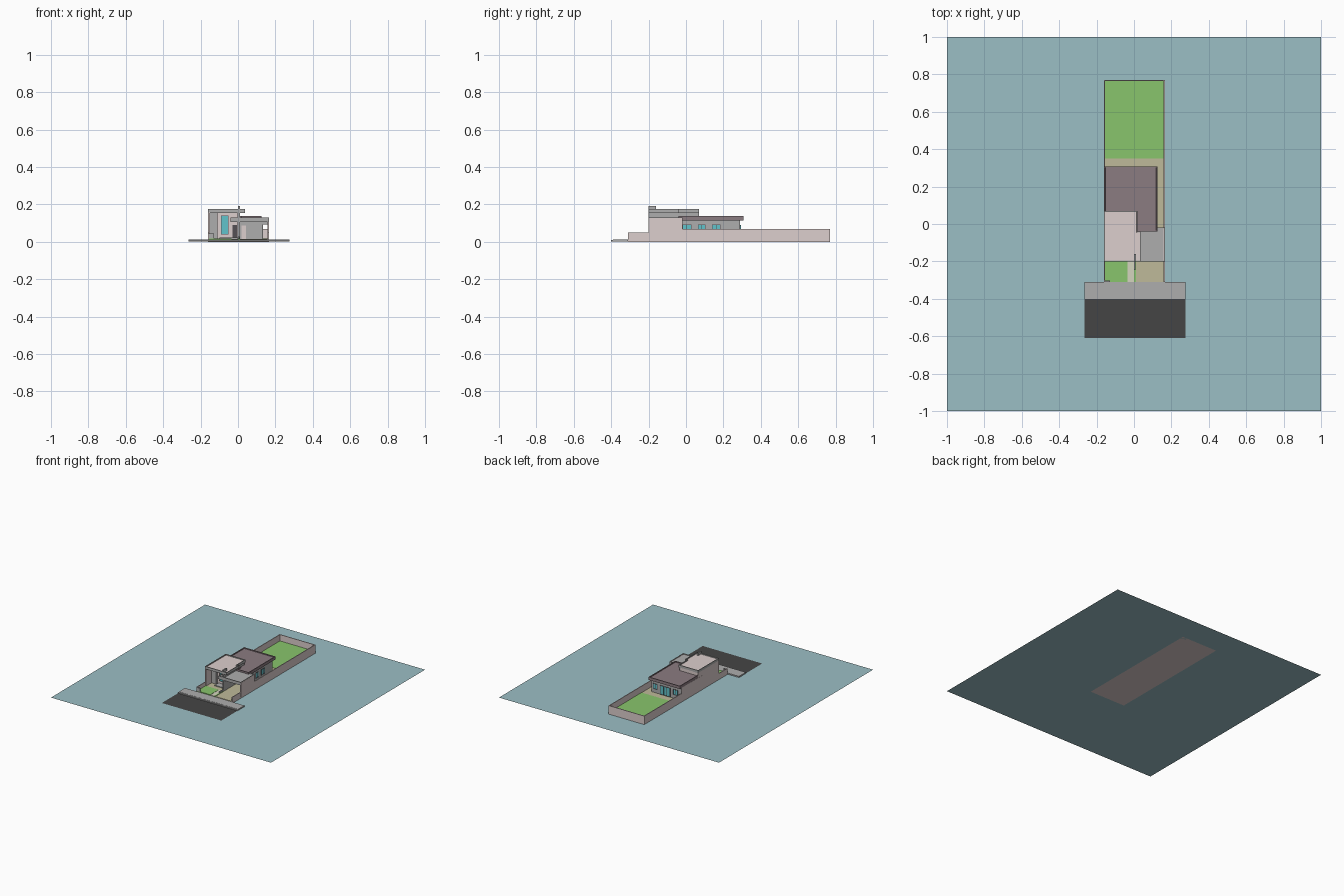
import bpy, bmesh, math

if "Cube" in bpy.data.objects:
    bpy.data.objects.remove(bpy.data.objects["Cube"])

def mat(name, *rgb):
    m = bpy.data.materials.new(name)
    m.diffuse_color = (*rgb, 1)
    m.use_nodes = True
    m.node_tree.nodes["Principled BSDF"].inputs["Base Color"].default_value = m.diffuse_color
    return m

WATER = mat("pale_blue", 0.33, 0.52, 0.56)
GRASS = mat("grass", 0.25, 0.56, 0.15)
PINK = mat("pale_render", 0.72, 0.62, 0.61)
BROWN = mat("roof_brown", 0.26, 0.20, 0.22)
TAN = mat("paving", 0.52, 0.49, 0.32)
PATH = mat("path", 0.66, 0.66, 0.52)
ROAD = mat("asphalt", 0.06, 0.06, 0.06)
GREY = mat("grey", 0.42, 0.42, 0.42)
GLASS = mat("glass", 0.12, 0.55, 0.60)
DARK = mat("frame", 0.09, 0.08, 0.09)

def prism(name, pts, z0, z1, m, rim=0, sink=0):
    """Extruded outline; with rim/sink the top becomes a parapet."""
    bm = bmesh.new()
    base = bm.faces.new([bm.verts.new((x, y, z1)) for x, y in pts])
    base.normal_update()
    if base.normal.z < 0:
        base.normal_flip()
    if z1 > z0:
        dup = bmesh.ops.duplicate(bm, geom=bm.faces[:] + bm.edges[:] + bm.verts[:])
        low = [g for g in dup["geom"] if isinstance(g, bmesh.types.BMFace)][0]
        for v in low.verts:
            v.co.z = z0
        low.normal_flip()
        bmesh.ops.bridge_loops(bm, edges=list(base.edges) + list(low.edges))
        bmesh.ops.recalc_face_normals(bm, faces=bm.faces[:])
        if rim:
            top = max(bm.faces, key=lambda f: f.calc_center_median().z)
            bmesh.ops.inset_region(bm, faces=[top], thickness=rim, use_even_offset=True)
            bmesh.ops.inset_region(bm, faces=[top], thickness=0.0003, depth=-sink, use_even_offset=True)
    me = bpy.data.meshes.new(name)
    bm.to_mesh(me)
    bm.free()
    ob = bpy.data.objects.new(name, me)
    bpy.context.collection.objects.link(ob)
    me.materials.append(m)
    return ob

def box(name, x0, x1, y0, y1, z0, z1, m, **k):
    return prism(name, [(x0, y0), (x1, y0), (x1, y1), (x0, y1)], z0, z1, m, **k)

def window(name, axis, pos, out, a0, a1, z0, z1, mullions=1):
    """Framed pane on a wall at pos; out is the outward sign."""
    def part(n, u0, u1, w0, w1, d, m):
        p, q = sorted((pos - out * 0.001, pos + out * d))
        if axis == "x":
            box(n, p, q, u0, u1, w0, w1, m)
        else:
            box(n, u0, u1, p, q, w0, w1, m)
    t = 0.003
    part(name + "_glass", a0, a1, z0, z1, 0.001, GLASS)
    for i in range(mullions + 2):
        u = a0 + (a1 - a0 - t) * i / (mullions + 1)
        part(name + "_bar", u, u + t, z0, z1, 0.003, DARK)
    for w in (z0, z1 - t):
        part(name + "_rail", a0, a1, w, w + t, 0.003, DARK)

L, R, F, B = -0.16, 0.165, -0.31, 0.77
FL = 0.016

# Ground sheet, street and plot base
box("ground_sheet", -1, 1, -1, 1, 0, 0, WATER)
box("road", -0.265, 0.275, -0.61, -0.40, 0.003, 0.003, ROAD)
box("sidewalk", -0.265, 0.275, -0.39, F, 0.002, 0.012, GREY)
box("curb", -0.265, 0.275, -0.40, -0.39, 0.002, 0.011, GREY)
box("plot_base", L, R, F, B, 0, 0.012, PINK)

# Surfaces inside the plot
T = 0.006
box("back_lawn", L + T, R - T, 0.35, B - T, 0.012, 0.018, GRASS)
box("paving", L + T, R - T, -0.20, 0.35, 0.012, FL, TAN)
box("front_lawn", L + T, -0.035, F, -0.20, 0.012, 0.018, GRASS)
box("front_path", -0.035, 0.0, F, -0.20, 0.012, FL, PATH)
box("grass_strip", 0.0, 0.011, F, -0.20, 0.012, 0.018, GRASS)
box("driveway", 0.011, R - T, F, -0.20, 0.012, FL, TAN)

# Boundary walls
for n, x in (("left", L), ("right", R - T)):
    box(n + "_front_wall", x, x + T, F, -0.20, 0.01, 0.05, PINK)
    box(n + "_long_wall", x, x + T, -0.20, B, 0.01, 0.07, PINK)
box("back_wall", L, R, B - T, B, 0.01, 0.07, PINK)
box("meter_post", L + T, L + 0.032, F, F + 0.008, 0.012, 0.045, GREY)

# Rear single storey house
box("house_body", L, 0.112, -0.03, 0.29, 0.012, 0.117, GREY)
box("house_left_skin", L - 0.0005, L + 0.004, -0.03, 0.29, 0.012, 0.117, PINK)
prism("house_roof", [(L, 0.0), (0.015, 0.0), (0.015, -0.04), (0.125, -0.04),
                     (0.125, 0.308), (L, 0.308)], 0.115, 0.139, BROWN, rim=0.006, sink=0.007)
for i, (a, b) in enumerate([(-0.02, 0.03), (0.065, 0.105), (0.14, 0.185)]):
    window("side_window_%d" % i, "x", 0.112, 1, a, b, 0.045, 0.092)
window("patio_door", "y", 0.29, 1, -0.06, 0.03, FL, 0.09, 2)
window("rear_window_a", "y", 0.29, 1, -0.13, -0.085, 0.045, 0.09)
window("rear_window_b", "y", 0.29, 1, 0.055, 0.095, 0.045, 0.09)

# Tower with a recessed porch
box("tower_left_wall", L, L + 0.01, -0.20, 0.07, 0.012, 0.157, PINK)
box("tower_right_wall", -0.003, 0.01, -0.20, 0.07, 0.012, 0.157, GREY)
box("tower_body", L + 0.01, 0.0, -0.11, 0.07, 0.012, 0.157, PINK)
box("porch_pier", L + 0.01, -0.11, -0.13, -0.11, 0.012, 0.157, GREY)
box("porch_step", -0.10, -0.003, -0.16, -0.11, FL, 0.022, GREY)
prism("tower_roof", [(L, -0.20), (0.037, -0.20), (0.037, -0.04), (0.02, -0.04),
                     (0.02, 0.07), (L, 0.07)], 0.155, 0.176, GREY, rim=0.005, sink=0.008)
prism("tower_roof_deck", [(L + .006, -0.194), (0.031, -0.194), (0.031, -0.046), (0.014, -0.046),
                          (0.014, 0.064), (L + .006, 0.064)], 0.16, 0.1686, PINK)
box("roof_fin", 0.0, 0.01, -0.20, -0.16, 0.157, 0.191, GREY)
box("entrance_fin", 0.0, 0.008, -0.245, -0.20, 0.012, 0.03, GREY)
window("porch_window", "y", -0.11, -1, -0.09, -0.05, 0.04, 0.14, 0)
box("front_door", -0.03, -0.005, -0.114, -0.11, 0.022, 0.09, DARK)

# Carport with a passage to the rear
box("carport_canopy", -0.04, R, -0.20, -0.02, 0.105, 0.13, GREY, rim=0.005, sink=0.005)
box("carport_right_wall", R - T, R + 0.0005, -0.20, -0.02, 0.012, 0.127, PINK)
box("carport_back_wall", 0.01, 0.132, -0.034, -0.022, 0.012, 0.106, GREY)
box("passage_lintel", 0.132, R - T, -0.034, -0.022, 0.092, 0.106, GREY)
box("passage_post", 0.130, 0.134, -0.036, -0.02, 0.012, 0.092, DARK)
box("inner_door", 0.02, 0.042, -0.037, -0.033, FL, 0.088, PINK)
